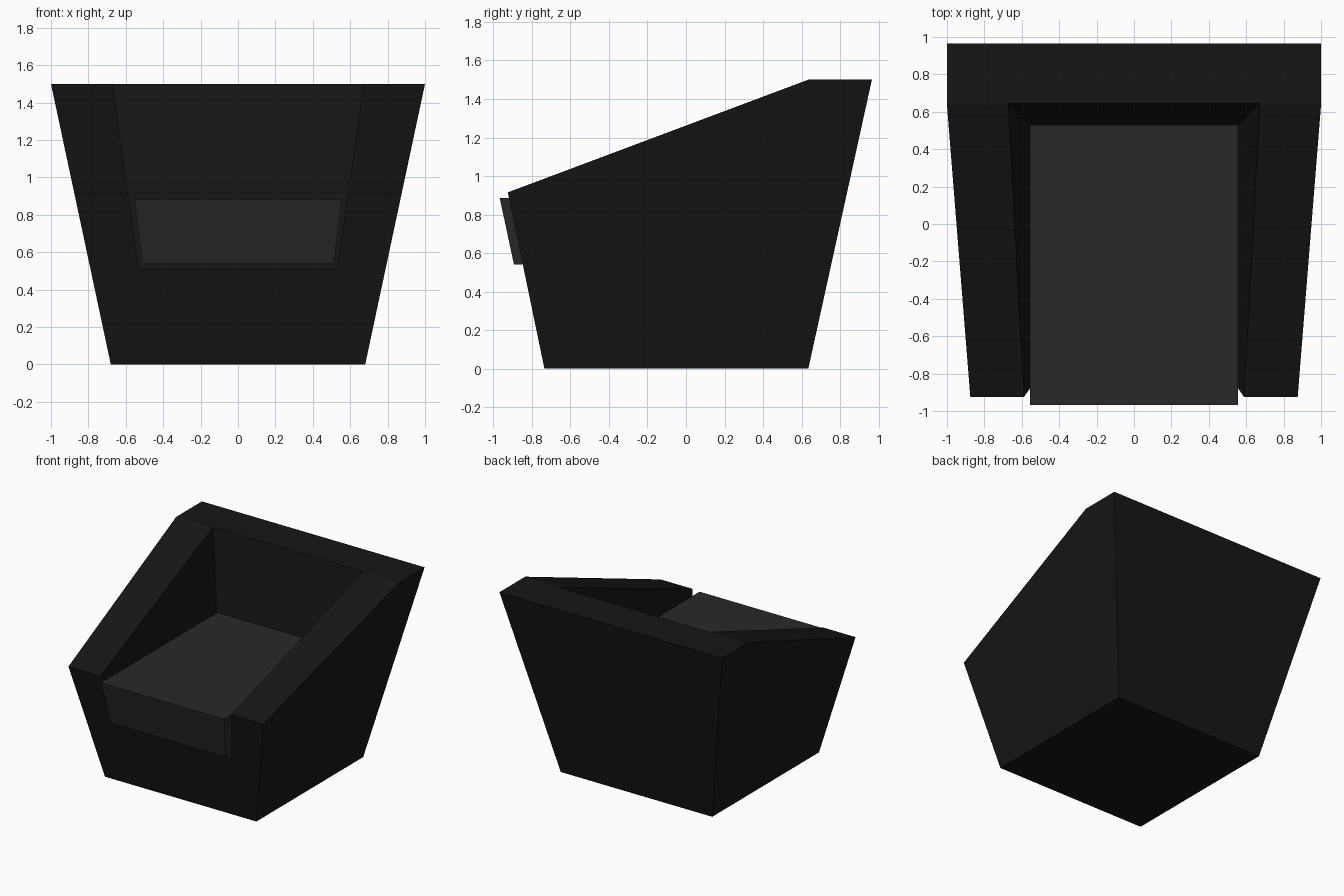
import bpy, bmesh

if "Cube" in bpy.data.objects:
    bpy.data.objects.remove(bpy.data.objects["Cube"])


def tapered_prism(name, profile, base, flare):
    """Side profile of (y, z) points spanned across x; half width = base + flare * z."""
    bm = bmesh.new()
    sides = [[bm.verts.new((s * (base + flare * z), y, z)) for y, z in profile]
             for s in (-1, 1)]
    for loop in sides:
        bm.faces.new(loop)
    n = len(profile)
    for i in range(n):
        j = (i + 1) % n
        bm.faces.new((sides[0][i], sides[0][j], sides[1][j], sides[1][i]))
    bmesh.ops.recalc_face_normals(bm, faces=bm.faces[:])
    mesh = bpy.data.meshes.new(name)
    bm.to_mesh(mesh)
    bm.free()
    obj = bpy.data.objects.new(name, mesh)
    bpy.context.collection.objects.link(obj)
    return obj


def paint(obj, value):
    mat = bpy.data.materials.new(obj.name + "_colour")
    mat.diffuse_color = (value, value, value, 1)
    mat.use_nodes = True
    mat.node_tree.nodes["Principled BSDF"].inputs["Base Color"].default_value = mat.diffuse_color
    obj.data.materials.append(mat)


# Armchair shell: flared block with sloping arm tops
shell = tapered_prism("armchair_shell", [
    (-0.735, 0), (0.635, 0), (0.965, 1.5), (0.635, 1.5), (-0.925, 0.915)],
    0.68, 0.2133)
paint(shell, 0.008)

# Seat recess, open to the front and the top
recess = tapered_prism("recess_cutter", [
    (-1.2, 0.51), (0.503, 0.51), (0.674, 1.7), (-1.2, 1.7)], 0.457, 0.1435)
paint(recess, 0.008)
cut = shell.modifiers.new("recess", 'BOOLEAN')
cut.operation = 'DIFFERENCE'
cut.solver = 'EXACT'
cut.object = recess
recess.hide_render = True
recess.hide_set(True)

# Seat cushion: slightly narrower than the recess, overhanging the front
seat = tapered_prism("seat_cushion", [
    (-0.893, 0.54), (0.481, 0.54), (0.53, 0.885), (-0.967, 0.885)], 0.446, 0.123)
paint(seat, 0.022)
